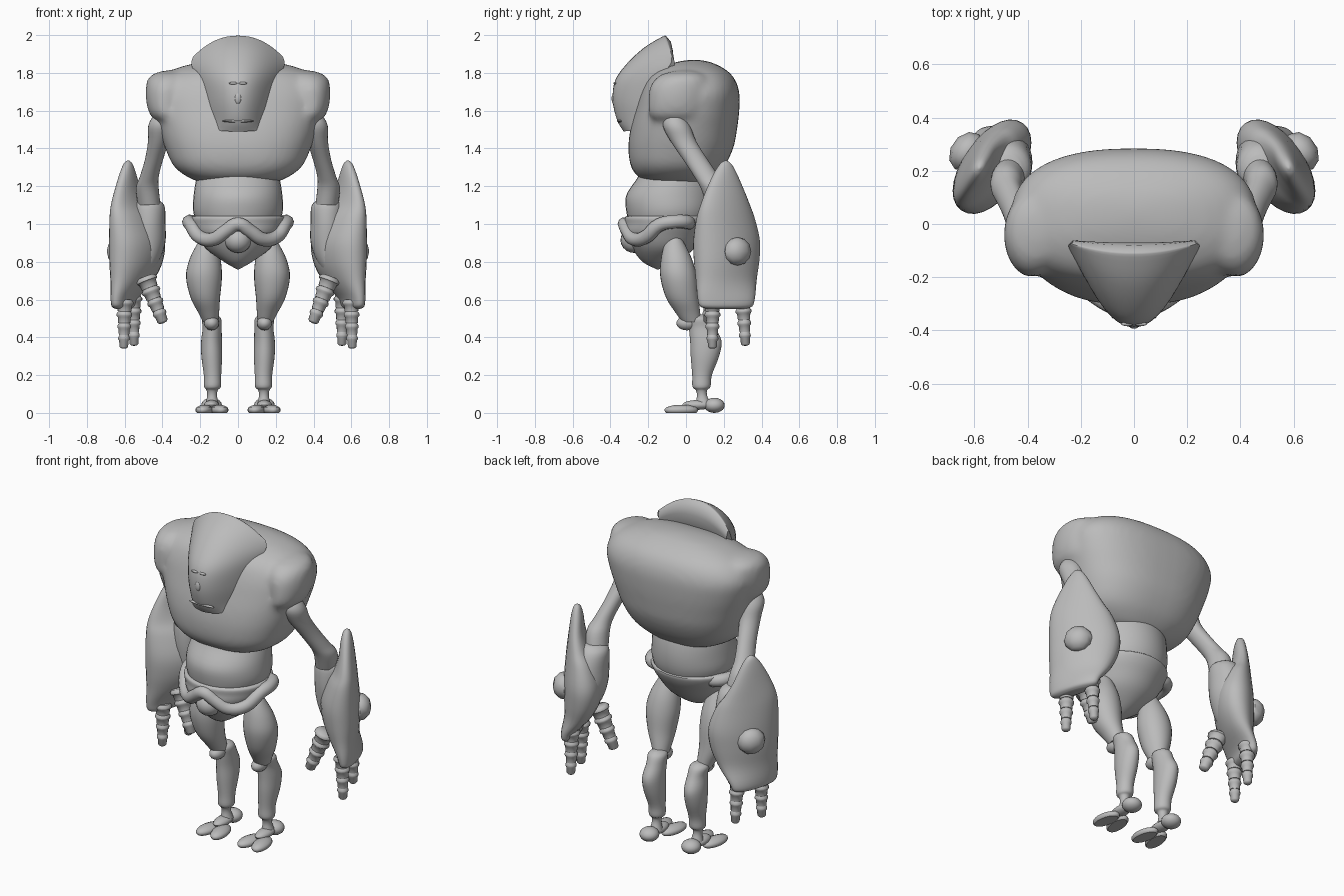
import bpy, bmesh, math
from mathutils import Matrix, Vector

if "Cube" in bpy.data.objects:
    bpy.data.objects.remove(bpy.data.objects["Cube"])

grey = bpy.data.materials.new("plain grey")
grey.diffuse_color = (0.5, 0.5, 0.5, 1)
grey.use_nodes = True
grey.node_tree.nodes["Principled BSDF"].inputs["Base Color"].default_value = grey.diffuse_color


def smooth(ob, angle):
    bpy.ops.object.select_all(action='DESELECT')
    ob.select_set(True)
    bpy.context.view_layer.objects.active = ob
    bpy.ops.object.shade_smooth_by_angle(angle=math.radians(angle))
    return ob


def finish(name, bm, angle=40):
    bmesh.ops.recalc_face_normals(bm, faces=bm.faces[:])
    me = bpy.data.meshes.new(name)
    bm.to_mesh(me)
    bm.free()
    me.materials.append(grey)
    ob = bpy.data.objects.new(name, me)
    bpy.context.collection.objects.link(ob)
    return smooth(ob, angle)


def spline(rows, k):
    """Catmull-Rom interpolation of tuples."""
    out = []
    for i in range(len(rows) - 1):
        p = [rows[max(0, min(len(rows) - 1, i + d))] for d in (-1, 0, 1, 2)]
        for j in range(k):
            t = j / k
            out.append(tuple(
                0.5 * (2 * b + (c - a) * t + (2 * a - 5 * b + 4 * c - d) * t * t
                       + (3 * b - a - 3 * c + d) * t ** 3) for a, b, c, d in zip(*p)))
    return out + [rows[-1]]


def loft(name, rows, s=1, n=28, k=4, power=2.0, mat=None, angle=40):
    """Stack of (super)elliptic rings; row = x, y, z, rx, ry, turn in degrees (optional)."""
    bm = bmesh.new()
    rings = []
    for x, y, z, rx, ry, turn in spline([tuple(r) + (0,) * (6 - len(r)) for r in rows], k):
        ring = []
        ct, st = math.cos(math.radians(turn)), math.sin(math.radians(turn))
        for i in range(n):
            a = 2 * math.pi * i / n
            c, d = math.cos(a), math.sin(a)
            u = max(rx, .002) * math.copysign(abs(c) ** (2 / power), c)
            v = max(ry, .002) * math.copysign(abs(d) ** (2 / power), d)
            ring.append(bm.verts.new((s * (x + u * ct - v * st), y + u * st + v * ct, z)))
        rings.append(ring)
    for a, b in zip(rings, rings[1:]):
        for i in range(n):
            bm.faces.new((a[i], a[(i + 1) % n], b[(i + 1) % n], b[i]))
    bm.faces.new(rings[0])
    bm.faces.new(rings[-1])
    if mat:
        bm.transform(mat)
    return finish(name, bm, angle)


def ball(name, loc, r, rot=0, seg=20):
    bm = bmesh.new()
    bmesh.ops.create_uvsphere(bm, u_segments=seg, v_segments=max(6, seg // 2), radius=1)
    bm.transform(Matrix.Translation(loc) @ Matrix.Rotation(rot, 4, 'Z') @ Matrix.Diagonal((*r, 1)))
    return finish(name, bm)


# torso barrel (z, front y, back y, half width) fused with the shoulder lobes
barrel = [(1.21, -.10, .10, .15), (1.235, -.23, .14, .24), (1.30, -.29, .20, .335),
          (1.40, -.305, .25, .385), (1.50, -.295, .27, .42), (1.60, -.27, .282, .45),
          (1.70, -.24, .282, .462), (1.78, -.20, .25, .41), (1.83, -.13, .19, .31),
          (1.86, -.04, .12, .17), (1.87, .03, .06, .01)]
torso = loft("torso", [(0, (f + b) / 2, z, w, (b - f) / 2) for z, f, b, w in barrel], n=48, power=2.45)
lobes = [loft("shoulder", [(.38, -.05, 1.54, .04, .10), (.385, -.05, 1.575, .08, .145), (.385, -.045, 1.65, .102, .155),
                           (.38, -.035, 1.73, .108, .155), (.37, -.02, 1.78, .10, .13),
                           (.36, -.01, 1.805, .06, .08), (.36, 0, 1.815, .005, .005)], s) for s in (-1, 1)]
bpy.ops.object.select_all(action='DESELECT')
for ob in [torso] + lobes:
    ob.select_set(True)
bpy.context.view_layer.objects.active = torso
bpy.ops.object.join()
rm = torso.modifiers.new("fuse", 'REMESH')
rm.mode, rm.voxel_size = 'VOXEL', .016
sm = torso.modifiers.new("soften", 'SMOOTH')
sm.factor, sm.iterations = .5, 12
for m in (rm.name, sm.name):
    bpy.ops.object.modifier_apply(modifier=m)
torso.data.materials.clear()
torso.data.materials.append(grey)
smooth(torso, 60)

loft("abdomen", [(0, -.06, 1.28, .20, .18), (0, -.06, 1.24, .22, .20), (0, -.082, 1.15, .235, .235),
                 (0, -.085, 1.06, .236, .23), (0, -.09, .97, .20, .20)], n=36)
loft("pelvis", [(0, -.15, .76, .005, .005), (0, -.14, .80, .075, .09), (0, -.12, .87, .17, .165),
                (0, -.11, .95, .22, .215), (0, -.095, 1.0, .242, .23), (0, -.09, 1.035, .247, .235),
                (0, -.09, 1.045, .22, .21)], n=36)

# head: curved shield, row = centre y, centre z, edge x, edge y, edge z (front rows then back rows)
shield = [(-.33, 1.49, .105, -.285, 1.495), (-.365, 1.55, .115, -.28, 1.54),
          (-.388, 1.655, .155, -.24, 1.63), (-.375, 1.76, .20, -.17, 1.74),
          (-.312, 1.85, .235, -.11, 1.81), (-.22, 1.935, .247, -.08, 1.85),
          (-.125, 1.992, .238, -.075, 1.885), (-.105, 1.995, .23, -.07, 1.885)]
back = [(-.08, 1.965, .23, -.062, 1.865), (-.07, 1.92, .225, -.062, 1.84),
        (-.085, 1.84, .19, -.12, 1.74), (-.25, 1.53, .10, -.25, 1.51)]
bm = bmesh.new()
grid = []
for cy, cz, ex, ey, ez in spline(shield, 4) + back:
    row = []
    for i in range(25):
        u = math.sin((i / 12 - 1) * math.pi / 2 * .999)
        row.append(bm.verts.new((ex * u, cy + (ey - cy) * abs(u) ** 2.1, cz + (ez - cz) * abs(u) ** 2.2)))
    grid.append(row)
for j in range(len(grid)):
    a, b = grid[j], grid[(j + 1) % len(grid)]
    for i in range(24):
        bm.faces.new((a[i], a[i + 1], b[i + 1], b[i]))
for e in (0, -1):
    bm.faces.new([r[e] for r in grid])
finish("head", bm)
# small face features
ball("nose", (0, -.382, 1.665), (.018, .012, .03))
ball("mouth_ridge", (0, -.350, 1.545), (.085, .015, .008))
for s in (-1, 1):
    ball("brow", (s * .025, -.376, 1.745), (.024, .008, .007))

# waist belt: wavy tube over the front, flaring up at the hips, with a front boss
half = [(0, -.325, 1.0), (.06, -.31, .965), (.13, -.275, .92), (.20, -.215, .93),
        (.247, -.14, .995), (.257, -.06, 1.012), (.22, .005, 1.01), (.14, .01, 1.0)]
cu = bpy.data.curves.new("belt", 'CURVE')
cu.dimensions = '3D'
cu.bevel_depth, cu.bevel_resolution = .037, 3
path = [(-x, y, z) for x, y, z in half[:0:-1]] + half
sp = cu.splines.new('BEZIER')
sp.bezier_points.add(len(path) - 1)
for p, co in zip(sp.bezier_points, path):
    p.co = co
    p.handle_left_type = p.handle_right_type = 'AUTO'
sp.resolution_u = 5
belt = bpy.data.objects.new("belt", cu)
cu.materials.append(grey)
bpy.context.collection.objects.link(belt)
bpy.ops.object.select_all(action='DESELECT')
belt.select_set(True)
bpy.context.view_layer.objects.active = belt
bpy.ops.object.convert(target='MESH')
smooth(bpy.context.view_layer.objects.active, 50)
ball("belt_boss", (0, -.275, .915), (.072, .072, .068))


def finger(name, base, tip, s, r):
    """Beaded, tapering finger from base to tip."""
    base, tip = Vector((s * base[0], *base[1:])), Vector((s * tip[0], *tip[1:]))
    d = tip - base
    rows = []
    for i in range(4):
        q = r * (1 - .12 * i)
        for t, f in ((0, .9), (.05, 1.15), (.09, 1.15), (.12, .95), (.24, .88)):
            rows.append((0, 0, (t + i * .24) * d.length, q * f, q * f))
    rows += [(0, 0, d.length * .99, r * .4, r * .4), (0, 0, d.length, .003, .003)]
    mat = Matrix.Translation(base) @ d.to_track_quat('Z', 'Y').to_matrix().to_4x4()
    loft(name, rows, n=14, k=1, mat=mat, angle=50)


for s in (-1, 1):
    # arm: slim upper arm, large turned forearm shell, inner cuff
    loft("upper_arm", [(.40, -.06, 1.59, .01, .01), (.40, -.06, 1.575, .045, .045),
                       (.405, -.05, 1.52, .07, .072), (.42, -.015, 1.44, .056, .068),
                       (.445, .05, 1.34, .048, .065), (.47, .11, 1.25, .05, .066),
                       (.48, .15, 1.19, .06, .072), (.47, .18, 1.10, .06, .07)], s)
    loft("forearm_shell", [(.582, .21, 1.337, .003, .003, 25), (.582, .21, 1.32, .02, .03, 25),
                           (.583, .208, 1.27, .033, .065, 28), (.584, .207, 1.18, .045, .112, 30),
                           (.575, .208, 1.10, .062, .15, 33), (.555, .21, 1.03, .085, .178, 35),
                           (.535, .215, .91, .108, .20, 35), (.54, .215, .80, .104, .195, 34),
                           (.562, .213, .70, .082, .177, 29), (.60, .213, .61, .055, .16, 19),
                           (.608, .213, .565, .045, .145, 17), (.608, .213, .55, .025, .10, 17)], s, power=2.1)
    loft("forearm_cuff", [(.475, .20, 1.13, .05, .06), (.472, .21, 1.095, .083, .09),
                          (.472, .225, 1.0, .088, .11), (.475, .235, .90, .09, .11),
                          (.49, .23, .80, .07, .09), (.53, .22, .70, .04, .06)], s)
    ball("elbow_boss", (s * .628, .272, .855), (.062, .08, .075), rot=s * math.radians(35), seg=10)
    finger("front_finger", (.60, .14, .60), (.605, .14, .34), s, .042)
    finger("back_finger", (.555, .30, .62), (.55, .315, .355), s, .042)
    finger("thumb", (.49, .14, .72), (.395, .12, .475), s, .050)
    # leg
    loft("thigh", [(.165, -.06, .93, .03, .03), (.167, -.06, .89, .052, .055), (.175, -.05, .81, .083, .083),
                   (.18, -.04, .72, .095, .096), (.173, -.02, .61, .078, .086),
                   (.155, .01, .53, .055, .065), (.145, .03, .48, .04, .05)], s)
    loft("shin", [(.14, .07, .52, .02, .03), (.14, .07, .50, .05, .06), (.137, .085, .45, .05, .07),
                  (.14, .105, .38, .055, .083), (.139, .10, .30, .055, .075),
                  (.135, .085, .20, .046, .052), (.135, .082, .14, .045, .048),
                  (.137, .082, .12, .03, .03), (.137, .085, .09, .026, .027),
                  (.137, .09, .05, .035, .04)], s)
    ball("knee_cap", (s * .14, .005, .475), (.04, .056, .038))
    # foot: heel pad, bridge and two flat splayed toes
    ball("heel", (s * .14, .15, .04), (.055, .055, .04))
    ball("foot_bridge", (s * .14, .06, .042), (.04, .08, .026))
    for x, r in ((.178, .15), (.098, -.15)):
        pad = [(0, 0, 0, .038, .08), (0, 0, .012, .046, .09), (0, 0, .03, .04, .08), (0, 0, .043, .012, .03)]
        mat = Matrix.Translation((s * x, -.025, 0)) @ Matrix.Rotation(s * r, 4, 'Z')
        loft("toe", pad, n=20, k=2, mat=mat)
